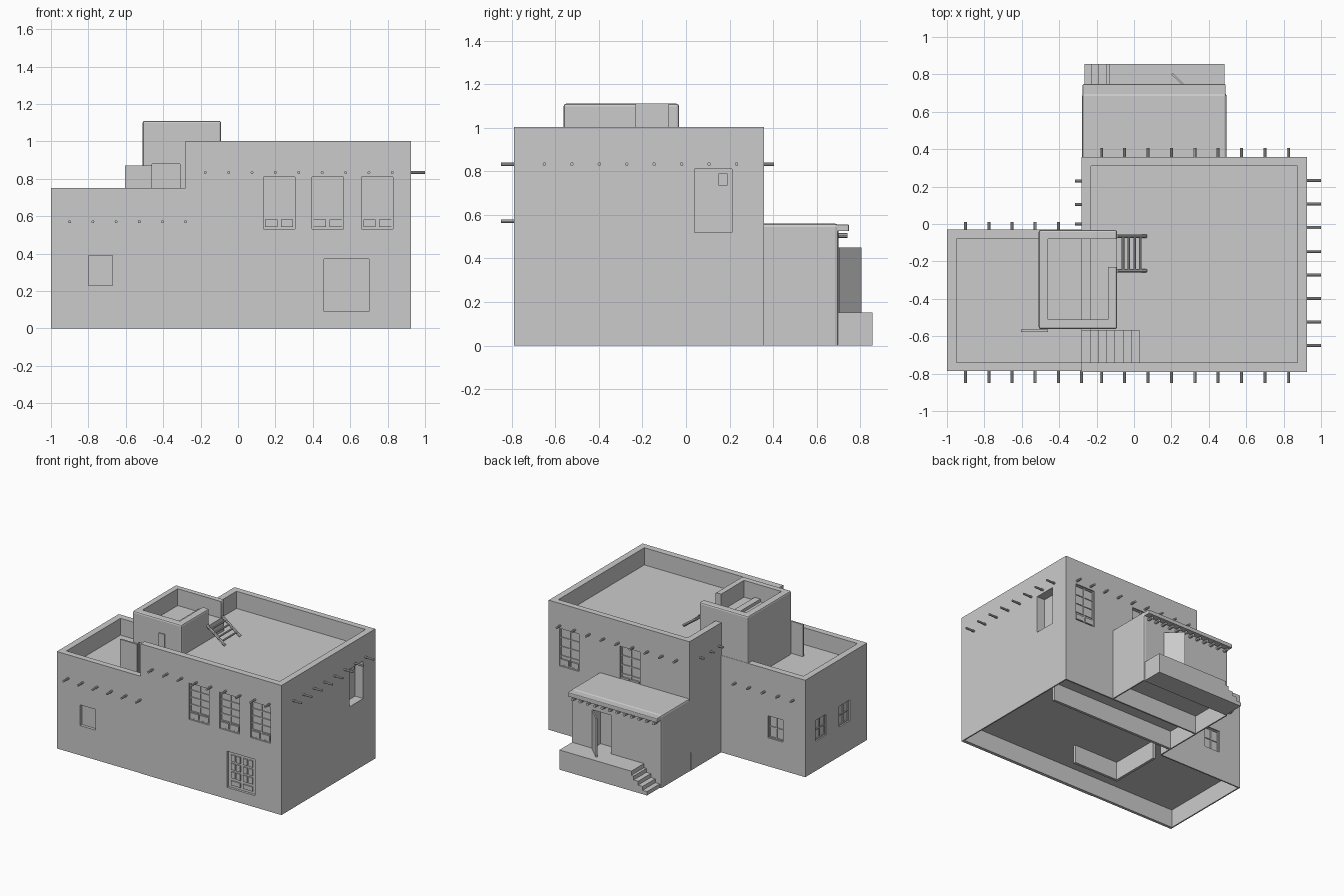
import bpy, bmesh, math
from mathutils import Matrix, Vector

old = bpy.data.objects.get("Cube")
if old:
    bpy.data.objects.remove(old, do_unlink=True)

clay = bpy.data.materials.new("grey_clay")
clay.use_nodes = True
grey = (0.6, 0.6, 0.6, 1)
clay.diffuse_color = grey
clay.node_tree.nodes["Principled BSDF"].inputs["Base Color"].default_value = grey


def finish(name, bm):
    mesh = bpy.data.meshes.new(name)
    bm.to_mesh(mesh)
    bm.free()
    mesh.materials.append(clay)
    obj = bpy.data.objects.new(name, mesh)
    bpy.context.collection.objects.link(obj)
    return obj


def add_box(bm, lo, hi, turn=0):
    lo, hi = Vector(lo), Vector(hi)
    m = (Matrix.Rotation(math.radians(turn), 4, "Z") @ Matrix.Translation((lo + hi) / 2)
         @ Matrix.Diagonal((*(hi - lo), 1)))
    bmesh.ops.create_cube(bm, size=1, matrix=m)


def box(name, lo, hi, turn=0, round_edges=0):
    bm = bmesh.new()
    add_box(bm, lo, hi, turn)
    if round_edges:
        edges = [e for e in bm.edges if max(v.co.z for v in e.verts) > lo[2] + 0.01]
        bmesh.ops.bevel(bm, geom=edges, offset=round_edges, segments=2, affect="EDGES", profile=0.5)
    return finish(name, bm)


def rod(bm, a, b, radius):
    a, b = Vector(a), Vector(b)
    m = Matrix.Translation((a + b) / 2) @ (b - a).to_track_quat("Z", "Y").to_matrix().to_4x4()
    bmesh.ops.create_cone(bm, cap_ends=True, segments=8, radius1=radius, radius2=radius,
                          depth=(b - a).length, matrix=m)


def cut(wall, lo, hi, turn=0):
    cutter = box("cutter", lo, hi, turn)
    cutter.hide_render = True
    mod = wall.modifiers.new("cut", "BOOLEAN")
    mod.operation, mod.solver, mod.object = "DIFFERENCE", "EXACT", cutter
    bpy.context.view_layer.objects.active = wall
    bpy.ops.object.modifier_apply(modifier=mod.name)
    bpy.data.objects.remove(cutter, do_unlink=True)


def window(name, wall, turn, plane, u, z, rows):
    """Shallow recess with thin glazing bars and raised panels in the bottom row."""
    (u0, u1), (z0, z1) = u, z
    depth = 0.018
    cut(wall, (u0, -plane - 0.05, z0), (u1, -plane + depth, z1), turn)
    back, face, t = -plane + depth + 0.002, -plane + depth - 0.007, 0.004
    mid = (u0 + u1) / 2
    bm = bmesh.new()
    for x in (u0 + t, mid, u1 - t):
        add_box(bm, (x - t, face, z0), (x + t, back, z1), turn)
    for i in range(rows + 1):
        h = z0 + t + (z1 - z0 - 2 * t) * i / rows
        add_box(bm, (u0, face, h - t), (u1, back, h + t), turn)
    if rows > 2:
        for x0, x1 in ((u0, mid), (mid, u1)):
            add_box(bm, (x0 + 0.01, face - 0.006, z0 + 0.012),
                    (x1 - 0.01, back, z0 + 0.052), turn)
    finish(name, bm)


# Main blocks
main = box("main_block", (-0.28, -0.79, 0), (0.925, 0.357, 1.003))
lower = box("lower_block", (-1, -0.787, 0), (-0.28, -0.03, 0.75))
tower = box("tower", (-0.51, -0.562, 0.5), (-0.09, -0.032, 1.11), round_edges=0.012)
porch = box("porch", (-0.278, 0.34, 0), (0.495, 0.7, 0.56), round_edges=0.015)

# Sunken roofs behind parapets
cut(main, (-0.23, -0.74, 0.87), (0.875, 0.31, 1.2))
cut(lower, (-0.95, -0.74, 0.62), (-0.2, -0.08, 1))
cut(tower, (-0.46, -0.51, 0.98), (-0.14, -0.08, 1.3))
cut(tower, (-0.2, -0.23, 0.98), (0, -0.08, 1.3))

# Roof stairs between the two levels
cut(main, (-0.4, -0.74, 0.62), (0.03, -0.57, 1.2))
bm = bmesh.new()
for i in range(7):
    x = -0.28 + i * 0.044
    add_box(bm, (x, -0.742, 0.6), (0.032, -0.565, 0.65 + i * 0.035))
finish("roof_stairs", bm)

# Open underside with interior partitions
for wall, lo, hi in ((main, (-0.3, -0.765, -0.1), (0.915, 0.345, 0.14)),
                     (lower, (-0.99, -0.765, -0.1), (-0.2, -0.04, 0.14)),
                     (porch, (-0.268, 0.32, -0.1), (0.485, 0.69, 0.14))):
    cut(wall, lo, hi)
bm = bmesh.new()
add_box(bm, (-0.28, 0.06, 0), (0.8, 0.08, 0.15))
add_box(bm, (-0.28, -0.03, 0), (-0.27, 0.34, 0.15))
add_box(bm, (-0.28, -0.52, 0), (-0.26, -0.1, 0.15))
add_box(bm, (-0.28, -0.52, 0), (0.12, -0.5, 0.15))
finish("inner_partitions", bm)

# Windows
for n, u in enumerate(((0.135, 0.305), (0.395, 0.565), (0.66, 0.83))):
    window(f"front_upper_window_{n}", main, 0, 0.79, u, (0.53, 0.81), 5)
cut(lower, (-0.8, -0.85, 0.23), (-0.67, -0.765, 0.39))
for n, x in enumerate((0.75, 0.23)):
    window(f"back_window_{n}", main, 180, 0.357, (-x - 0.085, -x + 0.085), (0.52, 0.81), 4)
window("lower_back_window", lower, 180, -0.03, (0.68, 0.81), (0.22, 0.39), 2)
for n, y in enumerate((-0.22, -0.51)):
    window(f"lower_side_window_{n}", lower, -90, 1.0, (-y - 0.065, -y + 0.065), (0.23, 0.39), 2)

# Paired ground floor casements with raised panes
cut(main, (0.46, -0.85, 0.09), (0.7, -0.772, 0.37))
bm = bmesh.new()
for x in (0.485, 0.59):
    for col in (x, x + 0.046):
        for z in (0.165, 0.23, 0.295):
            add_box(bm, (col, -0.78, z), (col + 0.034, -0.77, z + 0.05))
    add_box(bm, (x, -0.78, 0.11), (x + 0.08, -0.77, 0.145))
finish("front_lower_window", bm)

# Deep side doorway with a small pane
cut(main, (0.855, 0.04, 0.52), (1.1, 0.21, 0.81))
box("side_door_pane", (0.85, 0.15, 0.735), (0.863, 0.19, 0.79))

# Tower doorway with its open door
cut(tower, (-0.46, -0.7, 0.62), (-0.31, -0.55, 0.88))
box("tower_door", (-0.605, -0.578, 0.622), (-0.46, -0.565, 0.87))

# Porch doorway with its open door
cut(porch, (0.15, 0.6, 0.15), (0.31, 0.8, 0.45))
door = box("porch_door", (0, -0.005, 0.15), (0.148, 0.005, 0.45))
door.location = (0.31, 0.7, 0)
door.rotation_euler.z = math.radians(136)

# Porch roof edge and rafter ends
box("porch_roof", (-0.275, 0.6, 0.525), (0.49, 0.748, 0.556), round_edges=0.006)
bm = bmesh.new()
for i in range(12):
    x = -0.24 + i * 0.063
    rod(bm, (x, 0.66, 0.505), (x, 0.742, 0.505), 0.011)
finish("porch_rafters", bm)

# Back terrace and its steps
box("terrace", (-0.13, 0.69, 0), (0.485, 0.855, 0.152))
bm = bmesh.new()
for i in range(4):
    add_box(bm, (-0.265 + i * 0.038, 0.69, 0), (-0.12, 0.855, 0.03 * (i + 1)))
finish("terrace_steps", bm)

# Projecting roof beams
bm = bmesh.new()
upper_x = [-0.175 + 0.125 * i for i in range(9)]
lower_x = [-0.9 + 0.124 * i for i in range(6)]
for x in upper_x:
    rod(bm, (x, -0.75, 0.833), (x, -0.85, 0.833), 0.008)
    rod(bm, (x, 0.32, 0.833), (x, 0.405, 0.833), 0.008)
for x in lower_x:
    rod(bm, (x, -0.75, 0.57), (x, -0.85, 0.57), 0.008)
for x in lower_x[:5]:
    rod(bm, (x, -0.07, 0.57), (x, 0.01, 0.57), 0.008)
for i in range(8):
    y = -0.65 + 0.126 * i
    rod(bm, (0.88, y, 0.833), (1.0, y, 0.833), 0.008)
for y in (0.0, 0.105, 0.23):
    rod(bm, (-0.25, y, 0.833), (-0.315, y, 0.833), 0.008)
finish("roof_beams", bm)

# Ladder up to the tower
bm = bmesh.new()
foot, top = Vector((0.065, 0, 0.877)), Vector((-0.09, 0, 0.99))
for y in (-0.065, -0.25):
    rod(bm, foot + Vector((0, y, 0)), top + Vector((0, y, 0)), 0.01)
for i in range(4):
    p = foot.lerp(top, 0.2 + 0.2 * i)
    rod(bm, p + Vector((0, -0.25, 0)), p + Vector((0, -0.065, 0)), 0.007)
finish("ladder", bm)
